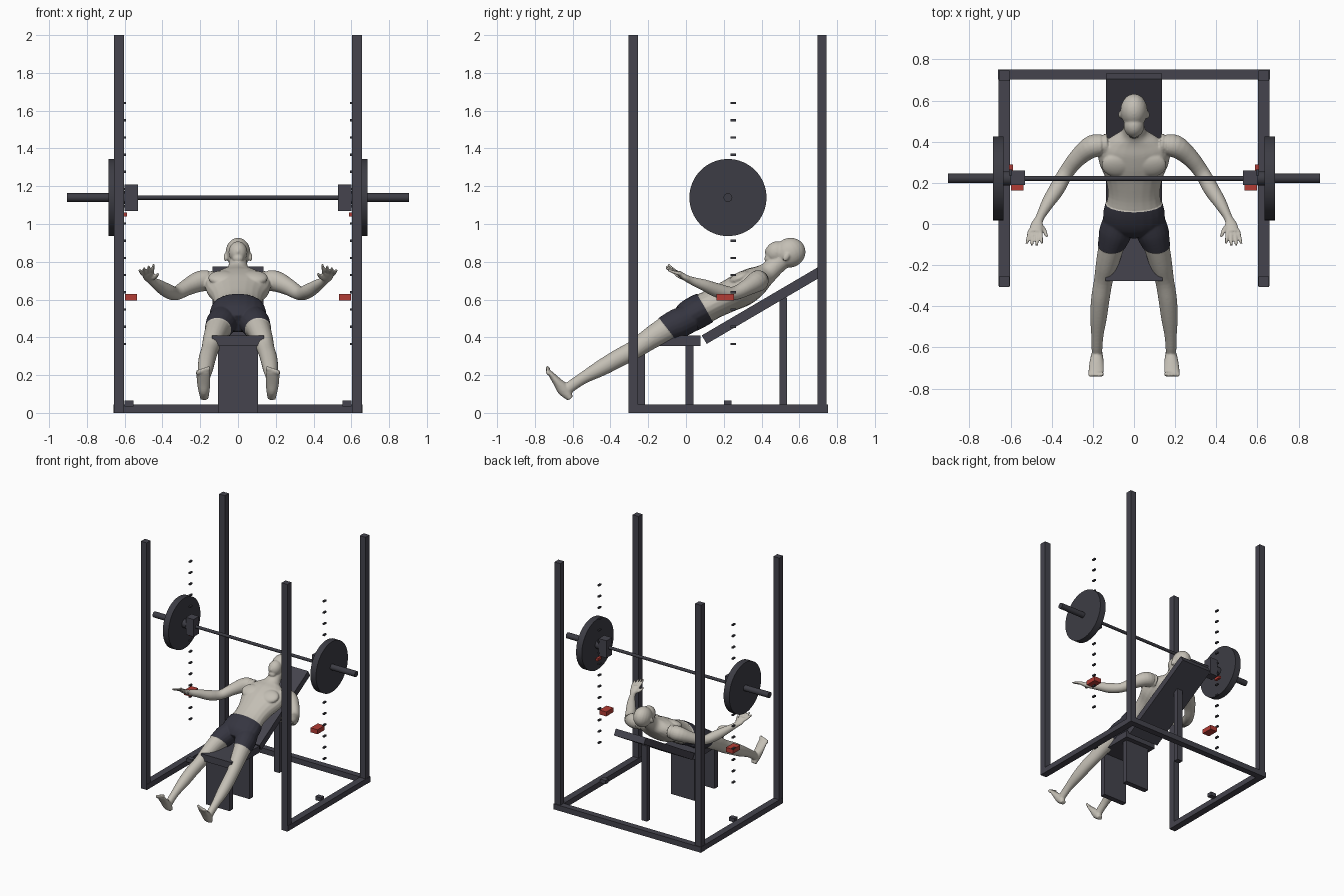
import bpy, bmesh, math
from mathutils import Vector, Matrix

cube = bpy.data.objects.get("Cube")
if cube:
    bpy.data.objects.remove(cube)


def material(name, r, g, b):
    m = bpy.data.materials.new(name)
    m.use_nodes = True
    m.diffuse_color = (r, g, b, 1)
    bsdf = next(n for n in m.node_tree.nodes if n.type == "BSDF_PRINCIPLED")
    bsdf.inputs["Base Color"].default_value = (r, g, b, 1)
    return m


steel = material("dark_steel", .058, .057, .074)
iron = material("dark_iron", .046, .046, .058)
red = material("safety_red", .45, .045, .035)
skin = material("pale_skin", .55, .52, .46)
cloth = material("shorts_cloth", .036, .036, .052)


def finish(bm, name, *mats):
    mesh = bpy.data.meshes.new(name)
    bm.to_mesh(mesh)
    bm.free()
    for m in mats:
        mesh.materials.append(m)
    obj = bpy.data.objects.new(name, mesh)
    bpy.context.collection.objects.link(obj)
    return obj


def box(name, center, size, mat=steel, pitch=0):
    bm = bmesh.new()
    bmesh.ops.create_cube(bm, size=1, matrix=Matrix.Diagonal((*size, 1)))
    obj = finish(bm, name, mat)
    obj.location = center
    obj.rotation_euler.x = pitch
    return obj


def rod(name, x_start, x_end, radius, sides=24, mat=iron):
    # Cylinder along x on the barbell axis
    bm = bmesh.new()
    bmesh.ops.create_cone(bm, cap_ends=True, segments=sides, radius1=radius, radius2=radius,
                          depth=abs(x_end - x_start), matrix=Matrix.Rotation(math.pi / 2, 4, "Y"))
    obj = finish(bm, name, mat)
    obj.location = ((x_start + x_end) / 2, .222, 1.14)
    bpy.ops.object.select_all(action="DESELECT")
    obj.select_set(True)
    bpy.context.view_layer.objects.active = obj
    bpy.ops.object.shade_smooth_by_angle(angle=math.radians(40))


# Rack, stops and barbell ends, one of each per side
for side, label in ((1, "left"), (-1, "right")):
    box(label + "_base_rail", (side * .63, .223, .022), (.055, 1.05, .044))
    box(label + "_front_upright", (side * .63, -.28, 1), (.052, .05, 2))
    box(label + "_back_upright", (side * .63, .72, 1), (.052, .05, 2))
    box(label + "_base_lug", (side * .577, .22, .05), (.05, .04, .03))
    box(label + "_safety_stop", (side * .567, .208, .612), (.062, .092, .036), red)
    box(label + "_rack_hook", (side * .597, .265, 1.05), (.02, .05, .02), red)
    box(label + "_bar_holder", (side * .565, .225, 1.14), (.07, .07, .14))
    for i in range(15):
        box(label + "_height_mark", (side * .6, .25, .365 + i * .0911), (.014, .03, .012), iron)
    rod(label + "_sleeve", side * .53, side * .905, .023)
    rod(label + "_collar", side * .6, side * .637, .034)
    rod(label + "_weight_plate", side * .635, side * .686, .204, 64)
rod("barbell_shaft", -.54, .54, .012)
box("back_base_beam", (0, .727, .022), (1.32, .05, .044))

# Bench
box("back_pad", (0, .407, .57), (.27, .72, .052), pitch=math.radians(30.4))
box("seat", (0, -.1, .382), (.275, .355, .054))
box("front_bench_leg", (0, -.237, .18), (.21, .042, .36))
box("middle_bench_leg", (0, .018, .18), (.21, .042, .36))
box("rear_bench_leg", (0, .515, .305), (.05, .042, .61))

# Figure, gathered in one mesh and then blended
body = bmesh.new()


def limb(points, side=1, steps=4):
    # Smooth tube: each point is x, y, z, half width, half depth
    pts = [Vector(p) for p in points]
    path = []
    for i in range(len(pts) - 1):
        a, b, c, d = pts[max(i - 1, 0)], pts[i], pts[i + 1], pts[min(i + 2, len(pts) - 1)]
        for k in range(steps):
            t = k / steps
            path.append(b + (c - a) * (t / 2) + (a * 2 - b * 5 + c * 4 - d) * (t * t / 2)
                        + (b * 3 - a - c * 3 + d) * (t ** 3 / 2))
    path.append(pts[-1])
    rings = []
    for i, p in enumerate(path):
        tangent = (path[min(i + 1, len(path) - 1)] - path[max(i - 1, 0)])
        tangent = Vector(tangent[:3]).normalized()
        across = (Vector((1, 0, 0)) - tangent * tangent.x).normalized()
        deep = tangent.cross(across)
        ring = []
        for k in range(20):
            a = math.tau * k / 20
            v = Vector(p[:3]) + across * (p[3] * math.cos(a)) + deep * (p[4] * math.sin(a))
            ring.append(body.verts.new((v.x * side, v.y, v.z)))
        rings.append(ring)
    for low, high in zip(rings, rings[1:]):
        for k in range(20):
            n = (k + 1) % 20
            body.faces.new((low[k], low[n], high[n], high[k]))
    body.faces.new(rings[0])
    body.faces.new(rings[-1])


def blob(center, radii, pitch=0):
    m = (Matrix.Translation(center) @ Matrix.Rotation(math.radians(pitch), 4, "X")
         @ Matrix.Diagonal((*radii, 1)))
    bmesh.ops.create_uvsphere(body, u_segments=20, v_segments=14, radius=1, matrix=m)


# Torso and neck
limb([(0, -.04, .475, .09, .05), (0, 0, .5, .14, .078), (0, .06, .535, .145, .085),
      (0, .14, .575, .127, .08), (0, .22, .615, .138, .084), (0, .3, .655, .17, .09),
      (0, .365, .695, .17, .08), (0, .41, .725, .12, .062), (0, .44, .748, .066, .054),
      (0, .475, .78, .05, .05), (0, .52, .82, .05, .05)])
# Head
blob((0, .55, .848), (.066, .084, .078), 25)
blob((0, .478, .85), (.05, .06, .056), 50)
blob((0, .44, .818), (.03, .026, .024), 40)
blob((0, .432, .862), (.011, .012, .022), -35)

for side in (1, -1):
    blob((side * .066, .53, .825), (.01, .016, .024), -30)
    blob((side * .08, .285, .715), (.078, .062, .03), 27)
    # Arm down to the palm
    limb([(.13, .385, .7, .05, .055), (.2, .378, .697, .055, .056), (.27, .325, .665, .044, .044),
          (.33, .25, .632, .037, .036), (.375, .17, .647, .038, .038), (.42, .1, .675, .031, .031),
          (.458, .03, .7, .021, .021), (.472, -.005, .717, .03, .017),
          (.478, -.04, .742, .034, .014)], side)
    # Fingers fan out, then the thumb
    for i in range(4):
        x = .455 + i * .017
        reach = .095 + .01 * (i in (1, 2))
        limb([(x, -.03, .735, .01, .01), (x + (i - 1) * .004, -.065, .757 - i * .004, .009, .009),
              (x + (i - 1) * .008, -reach, .787 - i * .01, .007, .007)], side)
    limb([(.46, .0, .712, .012, .012), (.437, -.03, .72, .011, .011),
          (.423, -.062, .738, .007, .007)], side)
    # Leg
    limb([(.07, .03, .505, .07, .07), (.09, -.04, .474, .076, .076), (.108, -.1, .447, .064, .068),
          (.13, -.19, .393, .055, .058), (.148, -.27, .337, .046, .05),
          (.163, -.36, .288, .045, .048), (.172, -.45, .237, .041, .043),
          (.178, -.54, .187, .03, .032), (.18, -.61, .14, .026, .03),
          (.18, -.64, .11, .024, .03)], side)
    # Foot and toes
    limb([(.178, -.612, .075, .022, .016), (.18, -.645, .12, .03, .034),
          (.182, -.682, .165, .036, .024), (.184, -.715, .205, .037, .015),
          (.184, -.728, .22, .034, .011)], side)
    for i in range(5):
        blob((side * (.156 + i * .0145), -.73, .233 - i * .005), (.009, .011, .017), 30)

bmesh.ops.recalc_face_normals(body, faces=body.faces[:])
figure = finish(body, "reclining_figure", skin, cloth)
remesh = figure.modifiers.new("blend", "REMESH")
remesh.mode = "VOXEL"
remesh.voxel_size = .0055
soften = figure.modifiers.new("soften", "SMOOTH")
soften.factor = .5
soften.iterations = 4
blended = bpy.data.meshes.new_from_object(
    figure.evaluated_get(bpy.context.evaluated_depsgraph_get()))

# Cut the waistband and hems, then colour the shorts between them
bm = bmesh.new()
bm.from_mesh(blended)
waist, waist_up = Vector((0, .1, .555)), Vector((0, .86, .5))
hem, hem_up = Vector((0, -.1, .447)), Vector((0, .78, .62))
for point, normal in ((waist, waist_up), (hem, hem_up)):
    bmesh.ops.bisect_plane(bm, geom=bm.verts[:] + bm.edges[:] + bm.faces[:],
                           plane_co=point, plane_no=normal)
shorts_verts = set()
for f in bm.faces:
    f.smooth = True
    f.material_index = 0
    c = f.calc_center_median()
    if abs(c.x) < .25 and (c - waist).dot(waist_up) < 0 < (c - hem).dot(hem_up):
        f.material_index = 1
        shorts_verts.update(f.verts)
bm.normal_update()
for v, n in [(v, v.normal.copy()) for v in shorts_verts]:
    v.co += n * .004
figure.modifiers.clear()
bm.to_mesh(figure.data)
bm.free()
